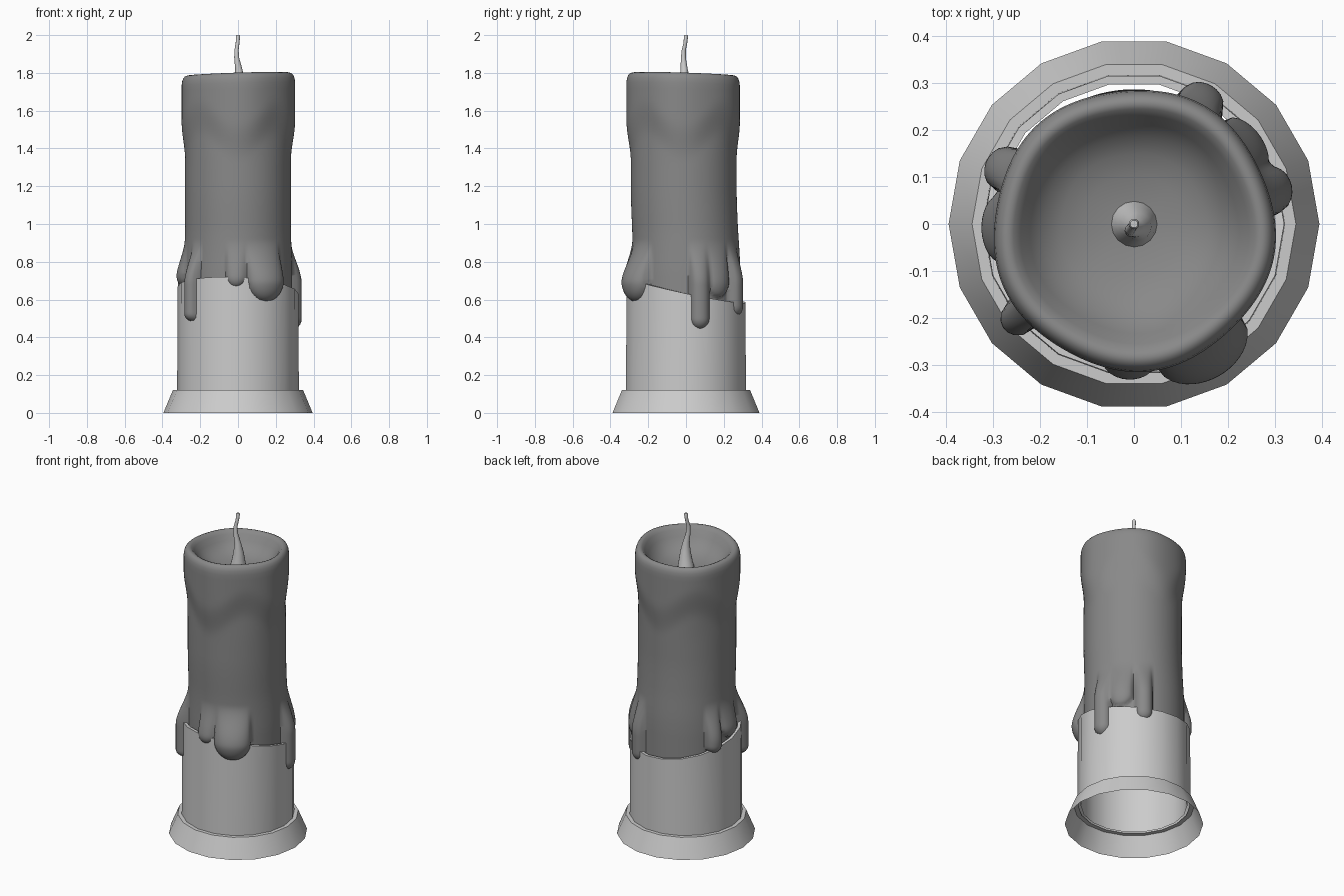
import bpy, math
from math import sin, cos, pi, radians, hypot

if "Cube" in bpy.data.objects:
    bpy.data.objects.remove(bpy.data.objects["Cube"])


def grid_object(name, rings, cap_end=False, keep=None, angle=40):
    """Skin a list of closed rings of points into a smooth shaded mesh."""
    n = len(rings[0])
    verts = [p for ring in rings for p in ring]
    faces = []
    for i in range(len(rings) - 1):
        for j in range(n):
            k = (j + 1) % n
            f = (i * n + j, i * n + k, (i + 1) * n + k, (i + 1) * n + j)
            if keep is None or any(keep(verts[v]) for v in f):
                faces.append(f)
    if cap_end:
        faces.append(tuple((len(rings) - 1) * n + j for j in range(n)))
    me = bpy.data.meshes.new(name)
    me.from_pydata(verts, [], faces)
    me.update()
    ob = bpy.data.objects.new(name, me)
    bpy.context.collection.objects.link(ob)
    bpy.ops.object.select_all(action='DESELECT')
    bpy.context.view_layer.objects.active = ob
    ob.select_set(True)
    bpy.ops.object.mode_set(mode='EDIT')
    bpy.ops.mesh.select_all(action='SELECT')
    bpy.ops.mesh.delete_loose()
    bpy.ops.object.mode_set(mode='OBJECT')
    bpy.ops.object.shade_smooth_by_angle(angle=radians(angle))
    return ob


def smooth(a, b, x):
    t = min(1, max(0, (x - a) / (b - a)))
    return t * t * (3 - 2 * t)


def circle(r, z, n, cx=0, cy=0):
    return [(cx + r * cos(2 * pi * j / n), cy + r * sin(2 * pi * j / n), z) for j in range(n)]


# flared base collar
grid_object("base_collar", [circle(r, z, 18) for r, z in
                            ((0.395, 0), (0.345, 0.12), (0.318, 0.12))], angle=30)


# sleeve with a slanted top edge
def sleeve_top(r):
    ring = []
    for j in range(18):
        a = 2 * pi * j / 18
        ring.append((r * cos(a), r * sin(a), 0.65 + 0.07 * cos(a - radians(255))))
    return ring


grid_object("sleeve", [circle(0.322, 0.12, 18), sleeve_top(0.32),
                       sleeve_top(0.302), circle(0.304, 0.12, 18)], angle=30)

# wax drips: angle, half width (radians), bottom z, outer radius
DRIPS = [(-61, 0.36, 0.585, 0.372), (-92, 0.20, 0.66, 0.335), (219, 0.14, 0.48, 0.356),
         (182, 0.26, 0.67, 0.332), (157, 0.17, 0.61, 0.342), (14, 0.18, 0.44, 0.346),
         (61, 0.17, 0.51, 0.338), (35, 0.25, 0.61, 0.328)]
BODY = 0.280


def wax_radius(a, z):
    swell_z = 1.50 - 0.06 * cos(4 * a)
    r = BODY + 0.020 * smooth(swell_z - 0.1, swell_z + 0.1, z)
    r += 0.007 * smooth(1.0, 0.72, z) if z > 0.72 else 0.007
    r += 0.004 * cos(5 * a + 1) * smooth(1.3, 1.6, z)
    base = r
    for deg, hw, zb, rd in DRIPS:
        d = (a - radians(deg) + pi) % (2 * pi) - pi
        rad = hw * 0.33
        if abs(d) < hw:
            e = hypot(d * 0.33, max(0, zb + rad - z)) / rad
            if e < 1:
                t = (1 - e * e) ** 0.45 * (1 - smooth(0.68, 0.92, z))
                r = max(r, base + (rd - base) * t)
    return r


def wax_ring(factor, z, zr, n=160):
    ring = []
    for j in range(n):
        a = 2 * pi * j / n
        r = wax_radius(a, zr) * factor
        tilt = 0.012 * cos(a + pi / 4) * smooth(1.6, 1.78, z) * smooth(0, 0.8, factor)
        ring.append((r * cos(a), r * sin(a) - 0.012 * factor * smooth(0.8, 1.2, zr), z + tilt))
    return ring


# wax body: wall, rounded rim, then melted bowl
rings = [wax_ring(1, 0.425 + 0.011 * i, 0.425 + 0.011 * i) for i in range(50)]
rings += [wax_ring(1, 0.99 + 0.03 * i, 0.99 + 0.03 * i) for i in range(26)]
RIM = [(0.99, 1.763), (0.97, 1.779), (0.94, 1.789), (0.90, 1.793), (0.86, 1.788), (0.81, 1.772),
       (0.74, 1.738), (0.65, 1.705), (0.52, 1.68), (0.36, 1.665), (0.18, 1.657), (0.04, 1.655)]
rings += [wax_ring(f, z, 1.75) for f, z in RIM]
wax = grid_object("wax_body", rings, cap_end=True, angle=60,
                  keep=lambda p: p[2] > 0.55 or hypot(p[0], p[1]) > 0.295)
mat = bpy.data.materials.new("wax")
mat.diffuse_color = (0.25, 0.25, 0.25, 1)
mat.use_nodes = True
mat.node_tree.nodes["Principled BSDF"].inputs["Base Color"].default_value = mat.diffuse_color
wax.data.materials.append(mat)

# bent wick with a flared foot: x, y, z, radius
WICK = [(0, 0, 1.65, 0.05), (0.004, -0.002, 1.70, 0.040), (0.008, -0.006, 1.76, 0.029),
        (0.004, -0.010, 1.82, 0.019), (-0.007, -0.014, 1.88, 0.013), (-0.008, -0.012, 1.92, 0.011),
        (-0.002, -0.003, 1.96, 0.010), (0, 0, 1.993, 0.011), (0, 0, 2.0, 0.008)]
grid_object("wick", [circle(r, z, 16, x, y) for x, y, z, r in WICK], cap_end=True)
